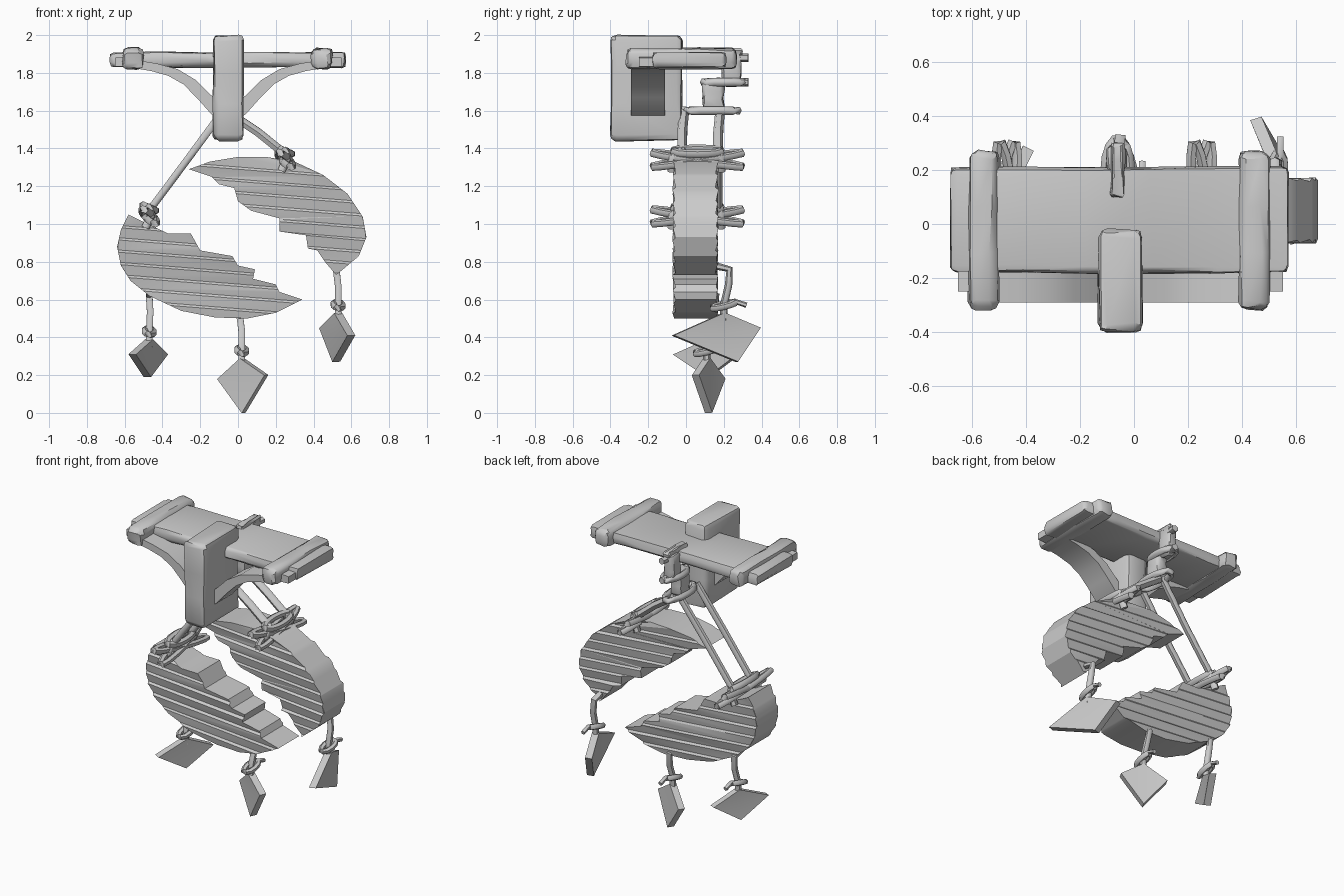
import bpy, bmesh, math, random
from mathutils import Vector, Matrix

random.seed(4)
cube = bpy.data.objects.get("Cube")
if cube:
    bpy.data.objects.remove(cube, do_unlink=True)

grey = bpy.data.materials.new("plain_grey")
grey.use_nodes = True
grey.diffuse_color = (0.6, 0.6, 0.6, 1)
grey.node_tree.nodes["Principled BSDF"].inputs["Base Color"].default_value = (0.6, 0.6, 0.6, 1)


def finish(name, bm, angle=35):
    bmesh.ops.recalc_face_normals(bm, faces=bm.faces)
    mesh = bpy.data.meshes.new(name)
    bm.to_mesh(mesh)
    bm.free()
    mesh.materials.append(grey)
    obj = bpy.data.objects.new(name, mesh)
    bpy.context.collection.objects.link(obj)
    bpy.ops.object.select_all(action='DESELECT')
    obj.select_set(True)
    bpy.context.view_layer.objects.active = obj
    bpy.ops.object.shade_smooth_by_angle(angle=math.radians(angle))
    return obj


def jitter(bm, amount):
    for v in bm.verts:
        v.co += Vector([random.uniform(-amount, amount) for _ in range(3)])


def hewn_box(name, low, high, bevel, cuts=2, rough=0.006):
    low, high = Vector(low), Vector(high)
    bm = bmesh.new()
    bmesh.ops.create_cube(bm, size=1)
    size = high - low
    for v in bm.verts:
        v.co = (low + high) / 2 + Vector(a * b for a, b in zip(v.co, size))
    bmesh.ops.bevel(bm, geom=bm.edges[:], offset=bevel, segments=2, profile=0.5, affect='EDGES')
    axis = max(range(3), key=lambda i: size[i])
    long_edges = [e for e in bm.edges
                  if abs((e.verts[0].co - e.verts[1].co)[axis]) > size[axis] / 2]
    bmesh.ops.subdivide_edges(bm, edges=long_edges, cuts=cuts, use_grid_fill=True)
    jitter(bm, rough)
    return finish(name, bm)


def slab(bm, outline, y0, y1):
    """Extrude an x-z outline from y0 to y1."""
    face = bm.faces.new([bm.verts.new((x, y0, z)) for x, z in outline])
    ext = bmesh.ops.extrude_face_region(bm, geom=[face])
    for v in ext["geom"]:
        if isinstance(v, bmesh.types.BMVert):
            v.co.y = y1


def rope(name, points, radius, closed=False, taper=1.0):
    """Sweep a six-sided tube along a path."""
    pts = [Vector(p) for p in points]
    n = len(pts)
    bm = bmesh.new()
    rings = []
    for i, p in enumerate(pts):
        a = pts[i - 1] if closed or i else p
        b = pts[(i + 1) % n] if closed or i < n - 1 else p
        d = (b - a).normalized()
        side = d.cross(Vector((1, 0, 0)) if abs(d.x) < 0.8 else Vector((0, 0, 1))).normalized()
        up = d.cross(side)
        r = radius * (taper if i % 2 else 1)
        rings.append([bm.verts.new(p + r * (side * math.cos(k * math.pi / 3) + up * math.sin(k * math.pi / 3)))
                      for k in range(6)])
    for i in range(n if closed else n - 1):
        r0, r1 = rings[i], rings[(i + 1) % n]
        for k in range(6):
            bm.faces.new((r0[k], r0[(k + 1) % 6], r1[(k + 1) % 6], r1[k]))
    if not closed:
        bm.faces.new(rings[0])
        bm.faces.new(rings[-1])
    return finish(name, bm, 60)


def ring(name, centre, rx, ry, radius, tilt=(0, 0, 0), steps=14):
    """Oval loop lying flat, then tilted about x, y and z."""
    turn = Matrix.Rotation(tilt[2], 3, 'Z') @ Matrix.Rotation(tilt[1], 3, 'Y') @ Matrix.Rotation(tilt[0], 3, 'X')
    path = [Vector(centre) + turn @ Vector((rx * math.cos(t), ry * math.sin(t), 0))
            for t in (2 * math.pi * i / steps for i in range(steps))]
    return rope(name, path, radius, closed=True)


# Crossbeam, end bands and upright post
hewn_box("crossbeam", (-0.68, -0.18, 1.83), (0.57, 0.21, 1.91), 0.025, 4)
for side, x in (("right", -0.555), ("left", 0.445)):
    hewn_box(side + "_end_band", (x - 0.055, -0.315, 1.82), (x + 0.055, 0.27, 1.93), 0.03)
hewn_box("upright_post", (-0.13, -0.40, 1.44), (0.03, -0.02, 2.0), 0.03)

# Curved braces, mirrored about the post
half = [(0.62, 1.87), (0.45, 1.87), (0.33, 1.85), (0.22, 1.82), (0.12, 1.76), (0.04, 1.68), (-0.04, 1.62),
        (-0.04, 1.54), (0.04, 1.58), (0.12, 1.67), (0.19, 1.74), (0.27, 1.785), (0.36, 1.81), (0.45, 1.825), (0.62, 1.83)]
for side, s in (("left", 1), ("right", -1)):
    bm = bmesh.new()
    slab(bm, [(-0.05 + s * (min(x, 0.5) + 0.05), z) for x, z in half if x < 0.6], -0.29, -0.11)
    # stub showing beyond the band
    slab(bm, [(-0.05 + s * (x + 0.05), z) for x, z in ((0.44, 1.83), (0.55, 1.835), (0.55, 1.88), (0.44, 1.89))], -0.25, -0.12)
    finish(side + "_brace", bm)


# Broken halves of the round board, with stepped wood grain
def board(name, outline):
    bm = bmesh.new()
    slab(bm, outline, -0.065, 0.165)
    zs = [z for _, z in outline]
    z = min(zs) + 0.04
    normal = Vector((0.08, 0, 1)).normalized()
    while z < max(zs) - 0.02:
        for lift in (0, 0.012):
            geom = bm.verts[:] + bm.edges[:] + bm.faces[:]
            bmesh.ops.bisect_plane(bm, geom=geom, plane_co=(0, 0, z + lift), plane_no=normal)
        z += 0.065
    bmesh.ops.triangulate(bm, faces=[f for f in bm.faces if len(f.verts) > 4])
    # each grain row bulges at its top and steps in at its bottom
    for v in bm.verts:
        row = ((v.co.z + 0.08 * v.co.x - min(zs) - 0.04) / 0.065) % 1
        bulge = 0.014 * (row if row > 0.15 else 1 - row) - 0.01
        v.co.y += (1 if v.co.y > 0.05 else -1) * (bulge + random.uniform(-0.004, 0.004))
    finish(name, bm, 25)


board("upper_board_half", [
    (-0.26, 1.29), (-0.15, 1.33), (0, 1.355), (0.15, 1.355), (0.3, 1.33), (0.45, 1.26), (0.58, 1.16),
    (0.66, 1.04), (0.68, 0.93), (0.64, 0.83), (0.52, 0.73), (0.46, 0.8), (0.42, 0.86), (0.37, 0.87),
    (0.36, 0.94), (0.22, 0.96), (0.22, 1.03), (0.07, 1.07), (0, 1.12), (-0.02, 1.19), (-0.1, 1.21), (-0.14, 1.25)])
board("lower_board_half", [
    (-0.58, 1.05), (-0.62, 0.97), (-0.64, 0.88), (-0.62, 0.78), (-0.57, 0.7), (-0.47, 0.62), (-0.3, 0.54),
    (-0.12, 0.505), (0.05, 0.5), (0.2, 0.53), (0.34, 0.6), (0.22, 0.64), (0.2, 0.68), (0.08, 0.71),
    (0.09, 0.76), (0, 0.78), (-0.03, 0.83), (-0.2, 0.86), (-0.25, 0.95), (-0.37, 0.95), (-0.5, 1.01)])

# Hook lashed to the back of the beam
hewn_box("hook_block", (-0.1, 0.19, 1.73), (-0.03, 0.29, 1.91), 0.02)
hewn_box("hook_neck", (-0.1, 0.09, 1.6), (-0.02, 0.2, 1.77), 0.02)
hewn_box("hook_cap", (-0.085, 0.1, 1.89), (-0.035, 0.3, 1.93), 0.012)
for z in (1.88, 1.75):
    rope("hook_spike", [(-0.06, 0.24, z), (-0.05, 0.33, z)], 0.022)
ring("hook_upper_ring", (-0.06, 0.2, 1.75), 0.045, 0.11, 0.022)
ring("hook_lower_ring", (-0.05, 0.14, 1.6), 0.05, 0.14, 0.022)

# Paired hanging ropes with their lashings on the boards
for side, top, low in (("right", (-0.07, 1.61), (-0.47, 1.07)), ("left", (-0.05, 1.59), (0.25, 1.37))):
    for place, y in (("front", -0.02), ("back", 0.17)):
        mid = [(a + b) / 2 + 0.006 for a, b in zip(top, low)]
        rope(f"{side}_{place}_rope", [(top[0], y + 0.01, top[1]), (mid[0], y, mid[1]), (low[0], y, low[1])],
             0.026 if side == "left" else 0.022)
        out = -0.075 if y < 0 else 0.185
        rope(f"{side}_{place}_tail", [(low[0], y, low[1] + 0.02), (low[0] + 0.01, out, low[1] - 0.02),
                                      (low[0] - 0.02, out, low[1] - 0.09)], 0.024)
    for i, tilt in enumerate((0.16, -0.16)):
        ring(f"{side}_lashing_{i + 1}", (low[0], 0.06, low[1] - 0.03), 0.03, 0.25, 0.02, (tilt, 0.3, tilt))
    ring(side + "_knot", (low[0], 0.06, low[1] + 0.015), 0.035, 0.13, 0.022, (0, 0.4, 0))

# Diamond pendants on short ropes; corners run top, side, bottom, side
pendants = {
    "right": [(-0.47, 0.12, 0.39), (-0.39, 0.28, 0.31), (-0.48, 0.12, 0.19), (-0.56, -0.06, 0.31)],
    "middle": [(0.02, 0.11, 0.29), (0.15, 0.05, 0.2), (0.03, 0.12, 0.0), (-0.1, 0.19, 0.18)],
    "left": [(0.53, 0.2, 0.53), (0.6, -0.07, 0.41), (0.52, 0.27, 0.27), (0.45, 0.39, 0.45)]}
rope_tops = {"right": (-0.47, 0.14, 0.64), "middle": (0.01, 0.14, 0.53), "left": (0.52, 0.21, 0.78)}
for name, corners in pendants.items():
    pts = [Vector(c) for c in corners]
    normal = (pts[1] - pts[3]).cross(pts[0] - pts[2]).normalized() * 0.022
    bm = bmesh.new()
    front, back = [[bm.verts.new(p + s * normal) for p in pts] for s in (1, -1)]
    middles = [bm.verts.new(sum(pts, Vector()) / 4 + s * normal * 0.8) for s in (1, -1)]
    for i in range(4):
        j = (i + 1) % 4
        bm.faces.new((front[i], front[j], back[j], back[i]))
        bm.faces.new((front[i], front[j], middles[0]))
        bm.faces.new((back[i], back[j], middles[1]))
    finish(name + "_pendant", bm)
    a, b = Vector(rope_tops[name]), pts[0]
    knot = b + Vector((0, 0.0, 0.04))
    rope(name + "_pendant_rope", [a - Vector((0, 0.06, 0)), a + Vector((0, 0.02, -0.02)),
                                  (a + knot) / 2 + Vector((0.005, 0.02, 0)), knot, b - Vector((0, 0, 0.04))], 0.02)
    ring(name + "_pendant_knot", knot, 0.025, 0.065, 0.018, (0.25, 0.3, 0), 10)
    rope(name + "_knot_end", [knot, knot + Vector((0.01, 0.06, 0.02)), knot + Vector((0.01, 0.12, 0))], 0.014)
